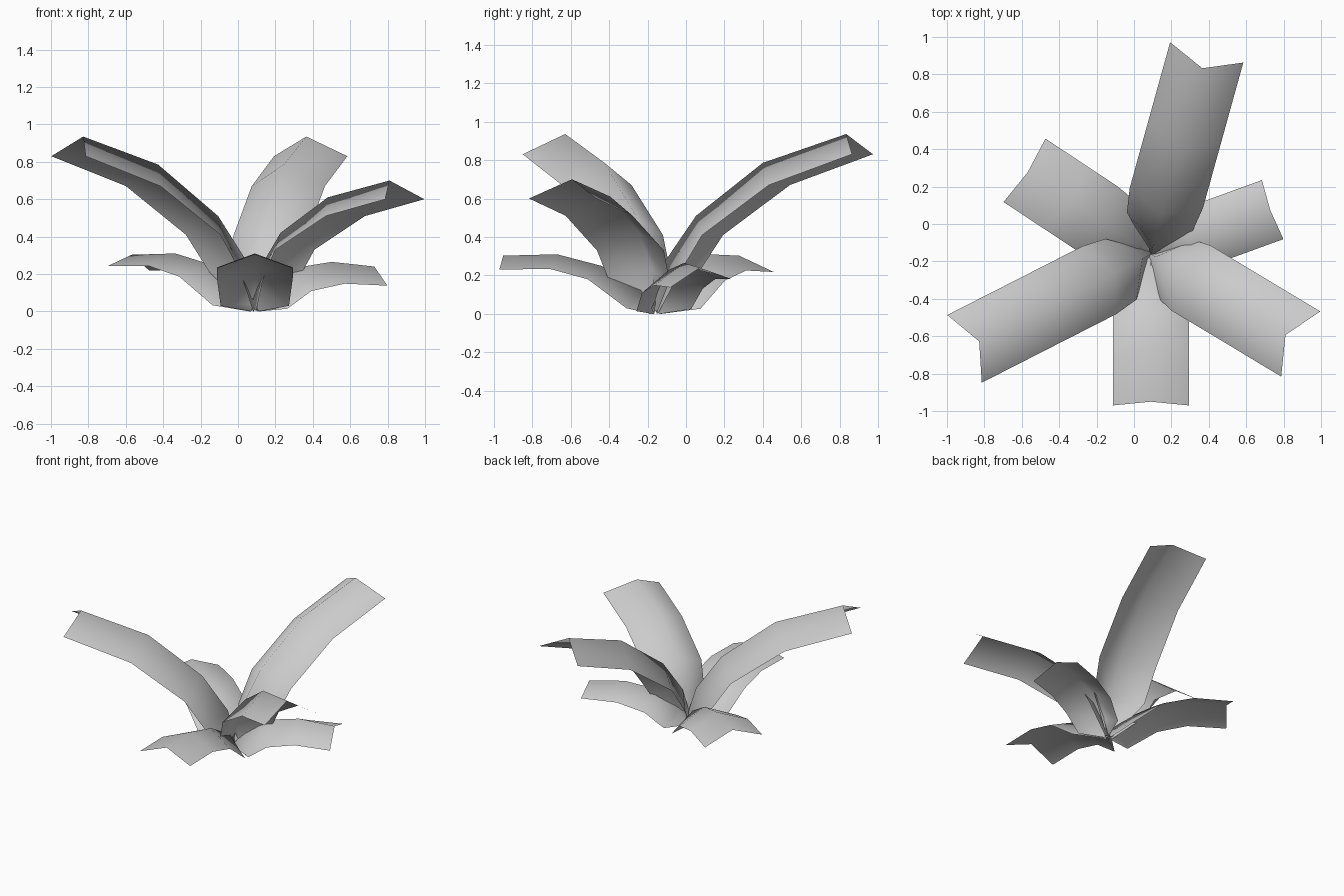
import bpy
import bmesh
from math import cos, sin, radians
from mathutils import Vector

cube = bpy.data.objects.get("Cube")
if cube:
    bpy.data.objects.remove(cube, do_unlink=True)

# One plain grey for every leaf
grey = bpy.data.materials.new("leaf_grey")
grey.use_nodes = True
leaf_colour = (0.6, 0.6, 0.6, 1.0)
grey.diffuse_color = leaf_colour
grey.node_tree.nodes["Principled BSDF"].inputs["Base Color"].default_value = leaf_colour

CENTRE = Vector((0.09, -0.16, 0.0))

# Side profiles as (distance from centre, height), from base to tip
TAIL_RIDGE, TAIL_EDGE = (-0.02, 0.04), (0.02, 0.0)
TALL = dict(ridge=[(0.05, 0.27), (0.22, 0.51), (0.58, 0.785), (1.03, 0.935)],
            edge=[(0.18, 0.21), (0.31, 0.41), (0.67, 0.67), (1.118, 0.83)])
MEDIUM = dict(ridge=[(0.03, 0.23), (0.16, 0.42), (0.455, 0.61), (0.84, 0.70)],
              edge=[(0.16, 0.17), (0.25, 0.33), (0.565, 0.51), (0.935, 0.60)])
LOW = dict(ridge=[(0.07, 0.13), (0.28, 0.25), (0.51, 0.31), (0.79, 0.303)],
           edge=[(0.15, 0.03), (0.35, 0.18), (0.55, 0.235), (0.81, 0.23)])
SMALL = dict(ridge=[(0.06, 0.12), (0.21, 0.23), (0.437, 0.265), (0.68, 0.24)],
             edge=[(0.13, 0.02), (0.26, 0.12), (0.45, 0.165), (0.693, 0.16)])
WIDTH_SHAPE = [0.1, 0.9, 1.0, 1.0, 1.0]


def make_leaf(name, profile, angle, half_width=0.203, roll=0.0):
    """Build a bent strip, folded along its raised middle ridge."""
    out = Vector((cos(radians(angle)), sin(radians(angle)), 0))
    side = Vector((-out.y, out.x, 0))
    up = Vector((0, 0, 1))
    ridge = [TAIL_RIDGE] + profile["ridge"]
    edge = [TAIL_EDGE] + profile["edge"]
    bm = bmesh.new()
    rows = []
    for i, (mid, rim) in enumerate(zip(ridge, edge)):
        half = half_width * WIDTH_SHAPE[i]
        tilt = roll * i / (len(ridge) - 1)
        row = []
        for sign in (1, 0, -1):
            reach, height = rim if sign else mid
            row.append(bm.verts.new(CENTRE + out * reach + side * half * sign
                                    + up * (height + tilt * sign)))
        rows.append(row)
    for near, far in zip(rows, rows[1:]):
        for j in range(2):
            bm.faces.new((near[j], near[j + 1], far[j + 1], far[j]))
    mesh = bpy.data.meshes.new(name)
    bm.to_mesh(mesh)
    bm.free()
    mesh.materials.append(grey)
    mesh.shade_smooth()
    leaf = bpy.data.objects.new(name, mesh)
    bpy.context.collection.objects.link(leaf)
    return leaf


# Rosette of six leaves
make_leaf("tall_back_leaf", TALL, 74.5)
make_leaf("tall_right_leaf", TALL, 207)
make_leaf("medium_left_leaf", MEDIUM, -31)
make_leaf("low_front_leaf", LOW, -90)
make_leaf("low_back_right_leaf", LOW, 146.5, roll=0.012)
make_leaf("small_back_left_leaf", SMALL, 20, half_width=0.168, roll=0.022)
